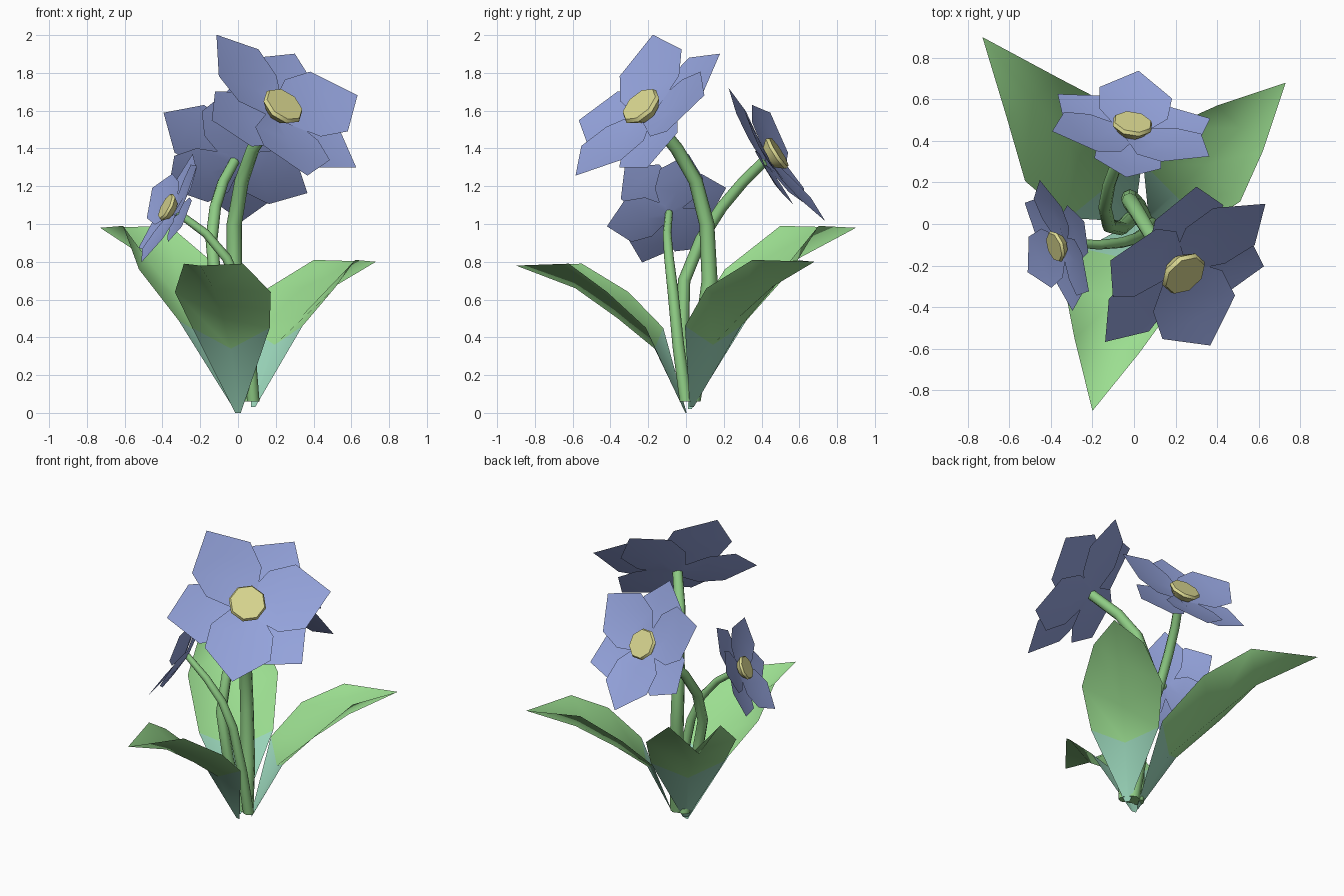
import bpy, bmesh, math
from mathutils import Vector, Matrix

if "Cube" in bpy.data.objects:
    bpy.data.objects.remove(bpy.data.objects["Cube"])


def material(name, rgb):
    m = bpy.data.materials.new(name)
    m.diffuse_color = (*rgb, 1)
    m.use_nodes = True
    m.node_tree.nodes["Principled BSDF"].inputs["Base Color"].default_value = m.diffuse_color
    return m


PETAL = material("periwinkle", (0.30, 0.37, 0.72))
CENTRE = material("pale yellow", (0.72, 0.70, 0.29))
LEAF = material("leaf green", (0.33, 0.73, 0.28))
LEAF_BASE = material("leaf base teal", (0.33, 0.68, 0.50))
STEM = material("stem green", (0.27, 0.60, 0.23))


def finish(name, bm, mats, angle):
    me = bpy.data.meshes.new(name)
    bm.to_mesh(me)
    bm.free()
    for m in mats:
        me.materials.append(m)
    for p in me.polygons:
        p.use_smooth = True
    me.set_sharp_from_angle(angle=math.radians(angle))
    ob = bpy.data.objects.new(name, me)
    bpy.context.collection.objects.link(ob)
    return ob


def ring_faces(bm, a, b):
    n = len(a)
    for i in range(n):
        bm.faces.new((a[i], a[(i + 1) % n], b[(i + 1) % n], b[i]))


# Stems: tapered tubes swept along a few points
def stem(name, pts, r0, r1, sides=8):
    pts = [Vector(p) for p in pts]
    bm = bmesh.new()
    rings = []
    for i, p in enumerate(pts):
        t = (pts[min(i + 1, len(pts) - 1)] - pts[max(i - 1, 0)]).normalized()
        if i == 0:
            t = Vector((0, 0, 1))
        u = Vector((1, 0, 0))
        u = (u - t * u.dot(t)).normalized()
        v = t.cross(u)
        r = r0 + (r1 - r0) * i / (len(pts) - 1)
        rings.append([bm.verts.new(p + r * (u * math.cos(a) + v * math.sin(a)))
                      for a in (2 * math.pi * k / sides for k in range(sides))])
    for a, b in zip(rings, rings[1:]):
        ring_faces(bm, a, b)
    bm.faces.new(rings[0][::-1])
    bm.faces.new(rings[-1])
    finish(name, bm, [STEM], 60)


stem("large_stem", [(.04, .03, .06), (.02, .08, .35), (-.02, .125, .7), (-.02, .11, 1.0),
                    (.02, .05, 1.23), (.08, -.05, 1.40), (.19, -.18, 1.56)], .047, .033)
stem("back_stem", [(-.01, .03, .06), (-.06, -.02, .4), (-.12, -.01, .7), (-.14, .08, .92),
                   (-.12, .19, 1.09), (-.08, .30, 1.22), (-.02, .41, 1.33)], .036, .028)
stem("small_stem", [(.08, .0, .06), (.06, -.04, .35), (.01, -.07, .65), (-.06, -.09, .82),
                    (-.17, -.10, .95), (-.32, -.09, 1.06)], .034, .02)


# Petals: each is a cupped strip from centre to pointed tip
# rows are (distance, half width, height) in units of the flower radius
INNER = [(0, .12, .06), (.33, .39, .11), (.66, .41, .18), (1.03, 0, .26)]
OUTER = [(0, .12, .00), (.33, .36, .03), (.66, .38, .07), (1.0, 0, .12)]
EVEN = (0, 60, 120, 180, 240, 300)


def add_petal(bm, rows, mat):
    grid = []
    for d, w, h in rows:
        if w:
            pts = [(d, -w, h + .02), (d + .03, 0, h - .01), (d, w, h + .02)]
        else:
            pts = [(d, 0, h)]
        grid.append([bm.verts.new(mat @ Vector(p)) for p in pts])
    for a, b in zip(grid, grid[1:]):
        for k in range(2):
            if len(b) == 3:
                bm.faces.new((a[k], a[k + 1], b[k + 1], b[k]))
            else:
                bm.faces.new((a[k], a[k + 1], b[0]))


def flower(name, origin, normal, tip, radius, angles=EVEN):
    n = Vector(normal).normalized()
    x = Vector(tip)
    x = (x - n * x.dot(n)).normalized()
    y = n.cross(x)
    place = Matrix.Translation(origin) @ Matrix((x, y, n)).transposed().to_4x4() @ Matrix.Scale(radius, 4)
    bm = bmesh.new()
    for i, deg in enumerate(angles):
        rot = Matrix.Rotation(math.radians(deg), 4, 'Z')
        add_petal(bm, OUTER if i % 2 else INNER, place @ rot)
    finish(name + "_petals", bm, [PETAL], 180)
    # Centre: eight-sided flared cup with a shallow domed cap
    bm = bmesh.new()
    rings = []
    for r, h in ((.15, .09), (.235, .19), (.215, .23)):
        rings.append([bm.verts.new(place @ Vector((r * math.cos(a), r * math.sin(a), h)))
                      for a in (math.pi * (k + .5) / 4 for k in range(8))])
    for a, b in zip(rings, rings[1:]):
        ring_faces(bm, a, b)
    bm.faces.new(rings[-1])
    bm.faces.new(rings[0][::-1])
    finish(name + "_centre", bm, [CENTRE], 50)


flower("large_flower", (.19, -.18, 1.56), (.49, -.59, .64), (.42, .29, .10), .505,
       (0, 46, 111, 182, 251, 304))
flower("back_flower", (-.02, .41, 1.33), (.15, .83, .53), (.03, .26, -.35), .43)
flower("small_flower", (-.32, -.09, 1.06), (-.85, -.28, .44), (-.06, .31, .09), .335)


# Leaves: V-folded blades; rows are (distance, half width, keel z, edge z)
def leaf(name, base, tip, rows):
    base, tip = Vector(base), Vector(tip)
    d = Vector((tip.x - base.x, tip.y - base.y, 0)).normalized()
    side = Vector((d.y, -d.x, 0))
    bm = bmesh.new()
    grid = [[bm.verts.new(base + side * .015 * k) for k in (-1, 0, 1)]]
    for s, w, zk, ze in rows:
        c = Vector((base.x, base.y, 0)) + d * s
        grid.append([bm.verts.new(c + side * w * k + Vector((0, 0, ze if k else zk)))
                     for k in (-1, 0, 1)])
    end = bm.verts.new(tip)
    for j, (a, b) in enumerate(zip(grid, grid[1:])):
        for k in range(2):
            f = bm.faces.new((a[k], a[k + 1], b[k + 1], b[k]))
            f.material_index = 1 if j == 0 else 0
    for k in range(2):
        bm.faces.new((grid[-1][k], grid[-1][k + 1], end))
    finish(name, bm, [LEAF, LEAF_BASE], 180)


leaf("front_leaf", (0, 0, .0), (-.20, -.90, .78),
     [(.17, .21, .34, .45), (.37, .26, .50, .64), (.60, .16, .66, .79)])
leaf("right_leaf", (.08, .03, .03), (.73, .68, .80),
     [(.16, .21, .36, .46), (.36, .25, .51, .66), (.61, .155, .67, .81)])
leaf("back_left_leaf", (-.01, .02, .02), (-.73, .90, .98),
     [(.20, .23, .38, .49), (.47, .28, .60, .76), (.75, .16, .82, .99)])
